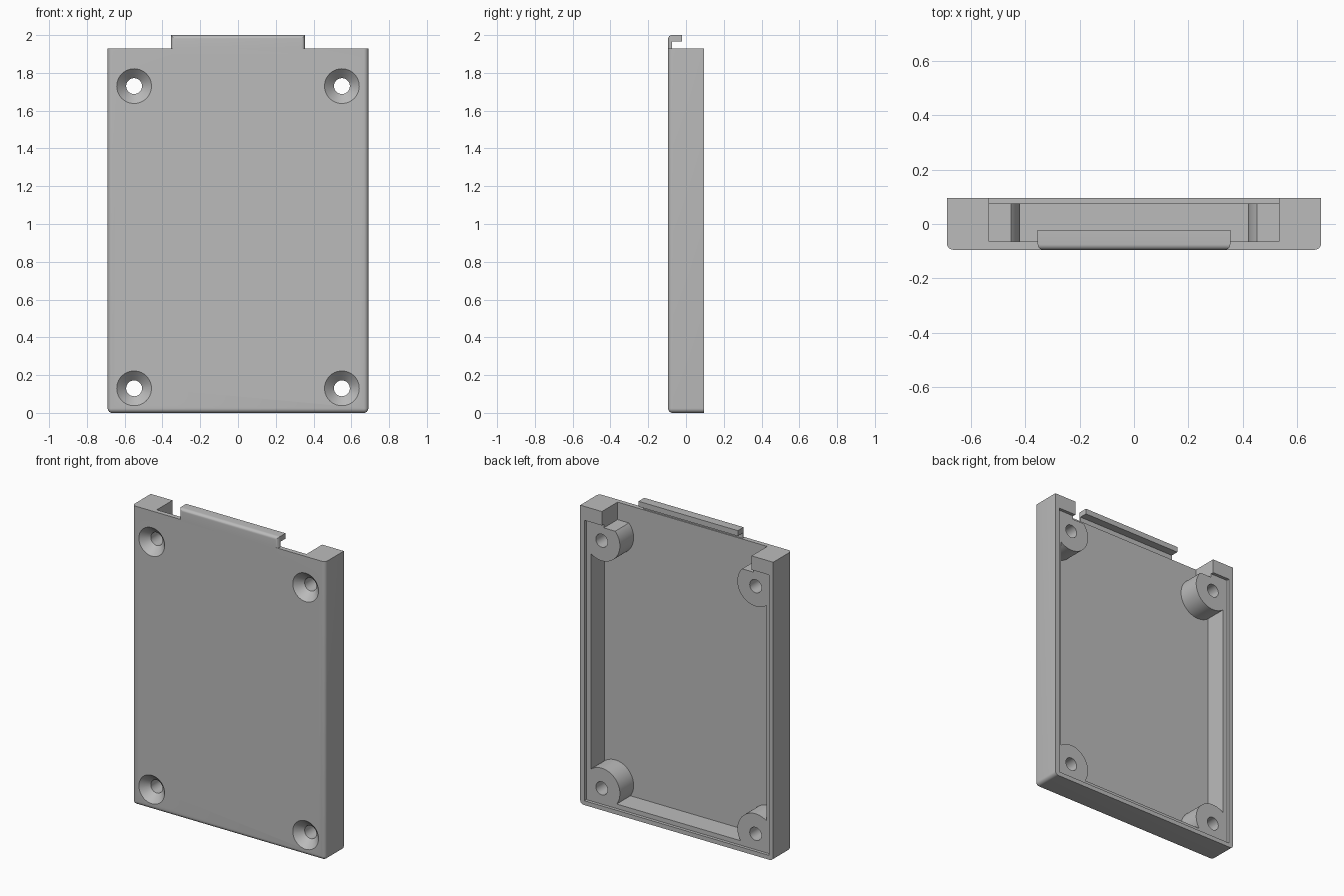
import bpy, bmesh, math
from mathutils import Matrix

if "Cube" in bpy.data.objects:
    bpy.data.objects.remove(bpy.data.objects["Cube"])

grey = bpy.data.materials.new("plain grey")
grey.use_nodes = True
colour = (0.5, 0.5, 0.5, 1)
grey.diffuse_color = colour
grey.node_tree.nodes["Principled BSDF"].inputs["Base Color"].default_value = colour

HALF_W, DEPTH, TOP = 0.69, 0.095, 1.93
FLOOR, STEP, WALL_TOP = -0.065, 0.075, 1.82
SCREWS = [(x, z) for x in (-0.55, 0.55) for z in (0.13, 1.73)]


def make(name, bm):
    bmesh.ops.recalc_face_normals(bm, faces=bm.faces)
    mesh = bpy.data.meshes.new(name)
    bm.to_mesh(mesh)
    bm.free()
    ob = bpy.data.objects.new(name, mesh)
    bpy.context.collection.objects.link(ob)
    mesh.materials.append(grey)
    return ob


def extrude_x(name, half_w, profile, round_rule=None, radius=0.024):
    """Extrude a (y, z) profile across x, rounding edges chosen by a rule."""
    bm = bmesh.new()
    face = bm.faces.new([bm.verts.new((-half_w, y, z)) for y, z in profile])
    out = bmesh.ops.extrude_face_region(bm, geom=[face])
    verts = [v for v in out["geom"] if isinstance(v, bmesh.types.BMVert)]
    bmesh.ops.translate(bm, verts=verts, vec=(2 * half_w, 0, 0))
    if round_rule:
        edges = [e for e in bm.edges if round_rule(*[v.co for v in e.verts])]
        bmesh.ops.bevel(bm, geom=edges, offset=radius, segments=6,
                        profile=0.5, affect='EDGES')
    return make(name, bm)


def box(name, half_w, y0, y1, z0, z1, rule=None):
    return extrude_x(name, half_w, [(y0, z0), (y1, z0), (y1, z1), (y0, z1)], rule)


def round_bar(name, x, z, y0, y1, r0, r1):
    """Cylinder or cone running along y."""
    bm = bmesh.new()
    bmesh.ops.create_cone(bm, cap_ends=True, segments=64, radius1=r0, radius2=r1,
                          depth=y1 - y0,
                          matrix=Matrix.Translation((x, (y0 + y1) / 2, z))
                          @ Matrix.Rotation(-math.pi / 2, 4, 'X'))
    return make(name, bm)


def combine(target, tool, operation='DIFFERENCE'):
    tool.hide_render = True
    mod = target.modifiers.new("cut", 'BOOLEAN')
    mod.operation, mod.solver, mod.object = operation, 'EXACT', tool
    bpy.context.view_layer.objects.active = target
    bpy.ops.object.modifier_apply(modifier=mod.name)
    bpy.data.objects.remove(tool)


def near(a, b):
    return abs(a - b) < 1e-4


def cover_edges(a, b):
    front = near(a.y, -DEPTH) and near(b.y, -DEPTH)
    bottom = near(a.z, 0) and near(b.z, 0)
    upper = near(a.z, TOP) and near(b.z, TOP)
    side = near(a.x, b.x)
    return (front and not upper) or (bottom and side)


def tab_edges(a, b):
    front = near(a.y, -DEPTH) and near(b.y, -DEPTH)
    return front and max(a.z, b.z) > TOP


# Cover shell with rounded front, side and bottom edges
cover = box("cover", HALF_W, -DEPTH, DEPTH, 0, TOP, cover_edges)

# Shallow ledge around the open back
combine(cover, box("ledge_cutter", 0.66, STEP, 0.2, 0.028, 1.84))

# Inner pocket, leaving screw bosses standing in the corners
pocket = box("pocket_cutter", 0.628, FLOOR, STEP + 0.01, 0.057, WALL_TOP)
for x, z in SCREWS:
    combine(pocket, round_bar("boss", x, z, -0.2, STEP, 0.13, 0.13))
combine(cover, pocket)

# Wide gap in the top wall
combine(cover, box("gap_cutter", 0.535, FLOOR, 0.2, WALL_TOP - 0.003, 2.1))

# Hooked tab on the top edge
hook = [(-DEPTH, 1.9), (-0.073, 1.9), (-0.073, 1.965),
        (-0.022, 1.965), (-0.022, 2), (-DEPTH, 2)]
combine(cover, extrude_x("tab", 0.355, hook, tab_edges, 0.02), 'UNION')

# Countersunk screw holes
for x, z in SCREWS:
    combine(cover, round_bar("hole_cutter", x, z, -0.2, 0.2, 0.042, 0.042))
    combine(cover, round_bar("sink_cutter", x, z, -DEPTH - 0.01, -0.045, 0.102, 0.042))

bpy.ops.object.select_all(action='DESELECT')
cover.select_set(True)
bpy.context.view_layer.objects.active = cover
bpy.ops.object.shade_smooth_by_angle(angle=math.radians(30))
